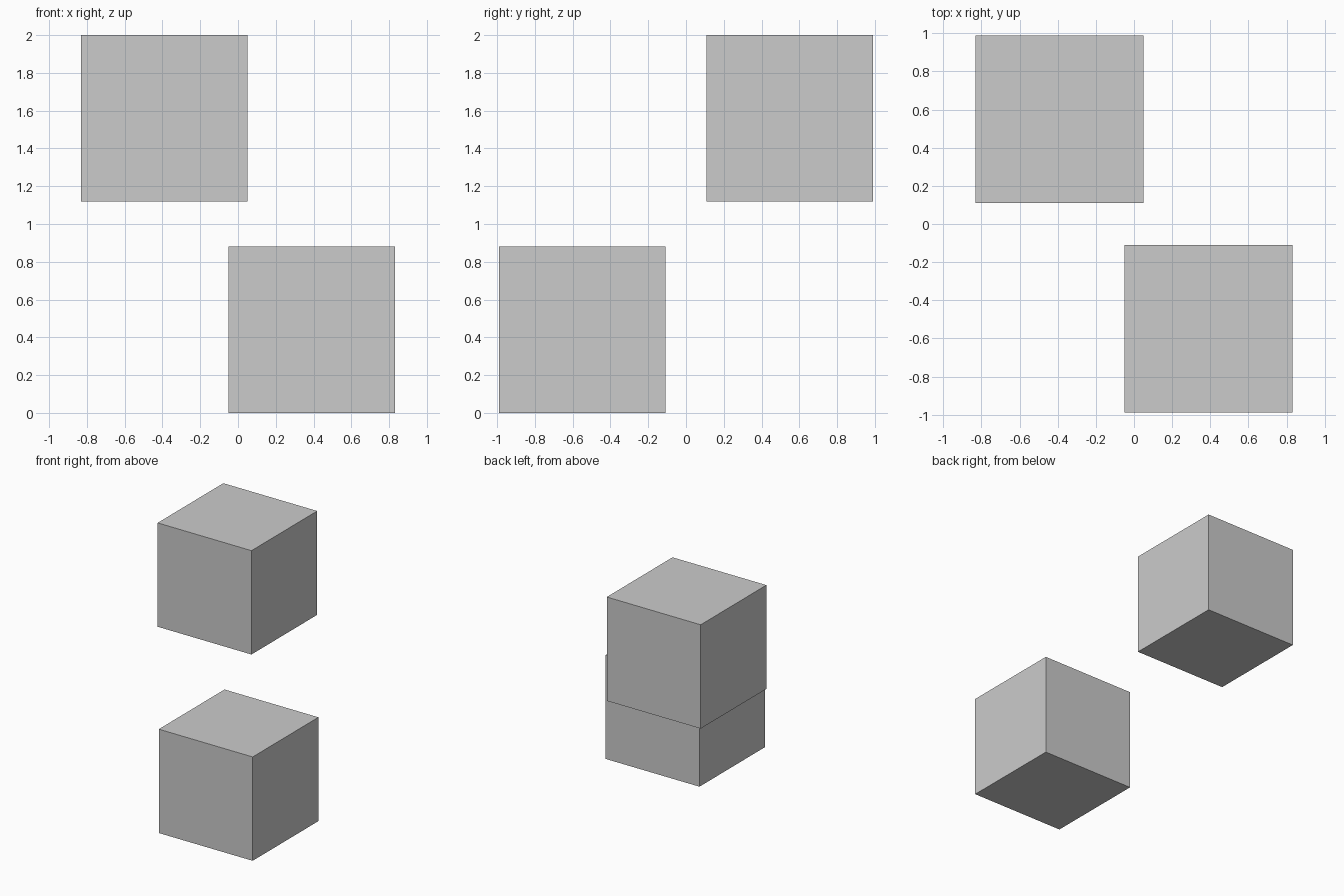
import bpy

if "Cube" in bpy.data.objects:
    bpy.data.objects.remove(bpy.data.objects["Cube"])

SIZE = 0.88


def add_cube(name, centre):
    bpy.ops.mesh.primitive_cube_add(size=SIZE, location=centre)
    bpy.context.object.name = name


# Two equal cubes, placed point-symmetrically about the model's centre
for name, side in (("lower_cube", 1), ("upper_cube", -1)):
    add_cube(name, (0.39 * side, -0.549 * side, 1 - 0.56 * side))
